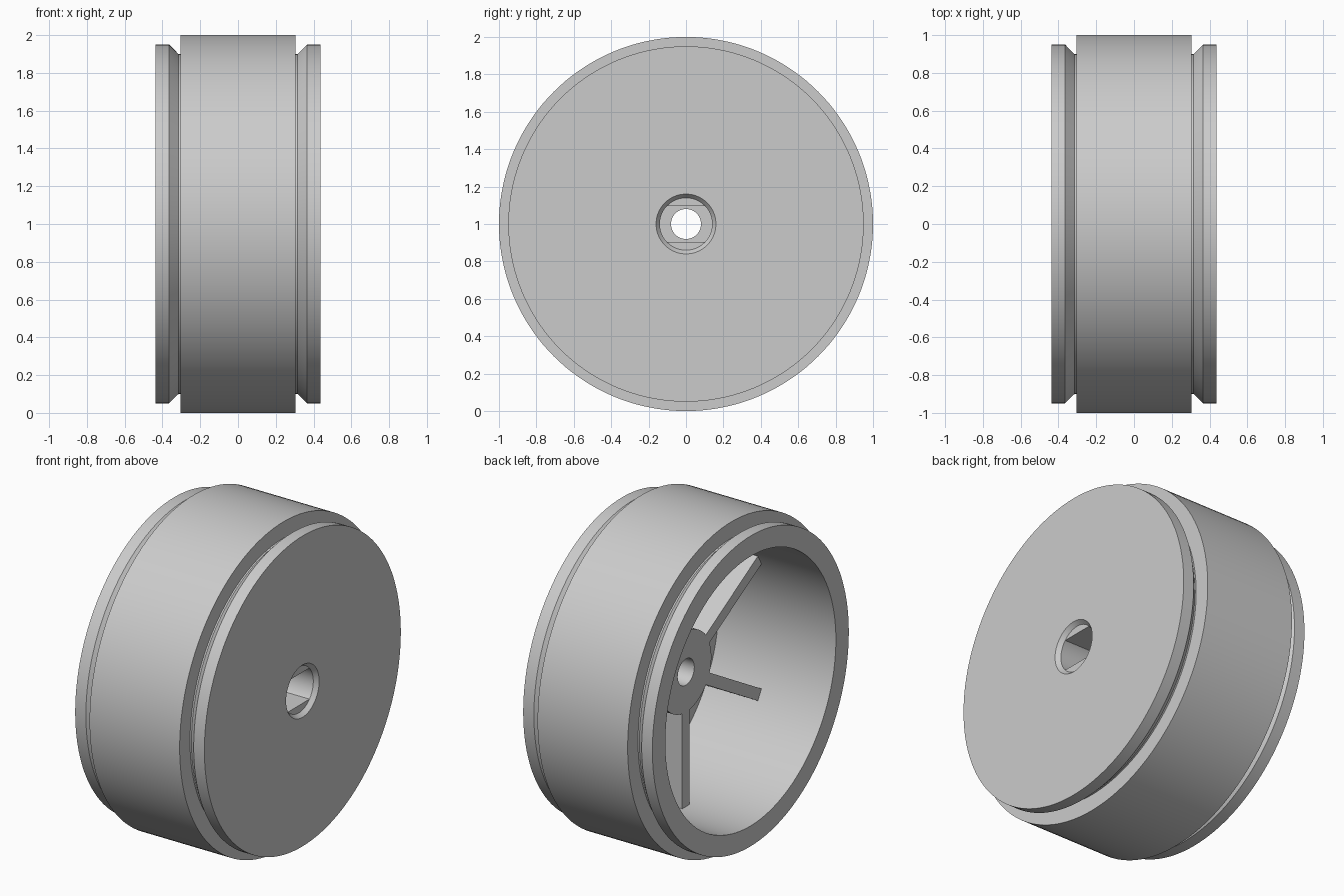
import bpy, bmesh
from math import cos, sin, pi, radians, asin
from mathutils import Matrix

if "Cube" in bpy.data.objects:
    bpy.data.objects.remove(bpy.data.objects["Cube"], do_unlink=True)

GREY = (0.6, 0.6, 0.6, 1.0)
grey = bpy.data.materials.new("plain grey")
grey.use_nodes = True
grey.diffuse_color = GREY
grey.node_tree.nodes["Principled BSDF"].inputs["Base Color"].default_value = GREY

AXLE = 1.0           # height of the wheel axis
HALF = 0.4375        # half width of the rim
STEPS = 144


def finish(name, bm):
    """Turn a bmesh centred on the axle into a shaded object."""
    bmesh.ops.recalc_face_normals(bm, faces=bm.faces)
    mesh = bpy.data.meshes.new(name)
    bm.to_mesh(mesh)
    bm.free()
    for poly in mesh.polygons:
        poly.use_smooth = True
    mesh.set_sharp_from_angle(angle=radians(25))
    mesh.materials.append(grey)
    obj = bpy.data.objects.new(name, mesh)
    obj.location.z = AXLE
    bpy.context.collection.objects.link(obj)
    return obj


def lathe(name, profile):
    """Spin a closed (x, radius) profile round the x axis."""
    bm = bmesh.new()
    rings = []
    for i in range(STEPS):
        a = 2 * pi * i / STEPS
        rings.append([bm.verts.new((x, r * cos(a), r * sin(a))) for x, r in profile])
    n = len(profile)
    for i in range(STEPS):
        p, q = rings[i], rings[(i + 1) % STEPS]
        for j in range(n):
            k = (j + 1) % n
            bm.faces.new((p[j], p[k], q[k], q[j]))
    return finish(name, bm)


# Rim: barrel, closed outer plate, hub and stepped bore in one section
edge = [(HALF, 0.95), (0.365, 0.95), (0.315, 0.9)]
barrel = edge + [(-x, r) for x, r in reversed(edge)]
inside = [(-HALF, 0.825), (0.356, 0.825), (0.356, 0.245), (0.0, 0.245)]
bore = [(0.0, 0.08), (0.15, 0.08), (0.15, 0.14), (0.412, 0.14), (HALF, 0.16)]
lathe("rim", barrel + inside + bore)

# Tread band round the barrel
lathe("tread", [(-0.305, 0.89), (0.305, 0.89), (0.305, 1.0), (-0.305, 1.0)])

# Six ribs between hub and barrel
for i in range(6):
    bm = bmesh.new()
    bmesh.ops.create_cube(bm, size=1)
    bmesh.ops.transform(bm, matrix=Matrix.Diagonal((0.37, 0.07, 0.62, 1)), verts=bm.verts)
    bmesh.ops.translate(bm, vec=(0.186, 0, 0.53), verts=bm.verts)
    bmesh.ops.rotate(bm, matrix=Matrix.Rotation(i * pi / 3, 3, "X"), verts=bm.verts)
    finish("rib_%d" % (i + 1), bm)

# Two flats that narrow the drive socket
for side, label in ((1, "upper"), (-1, "lower")):
    bm = bmesh.new()
    radius, flat = 0.15, 0.095
    start = asin(flat / radius)
    arc = [start + (pi - 2 * start) * i / 24 for i in range(25)]
    face = bm.faces.new([bm.verts.new((0.14, radius * cos(a), side * radius * sin(a))) for a in arc])
    made = bmesh.ops.extrude_face_region(bm, geom=[face])["geom"]
    bmesh.ops.translate(bm, vec=(0.272, 0, 0),
                        verts=[v for v in made if isinstance(v, bmesh.types.BMVert)])
    finish(label + "_socket_flat", bm)
